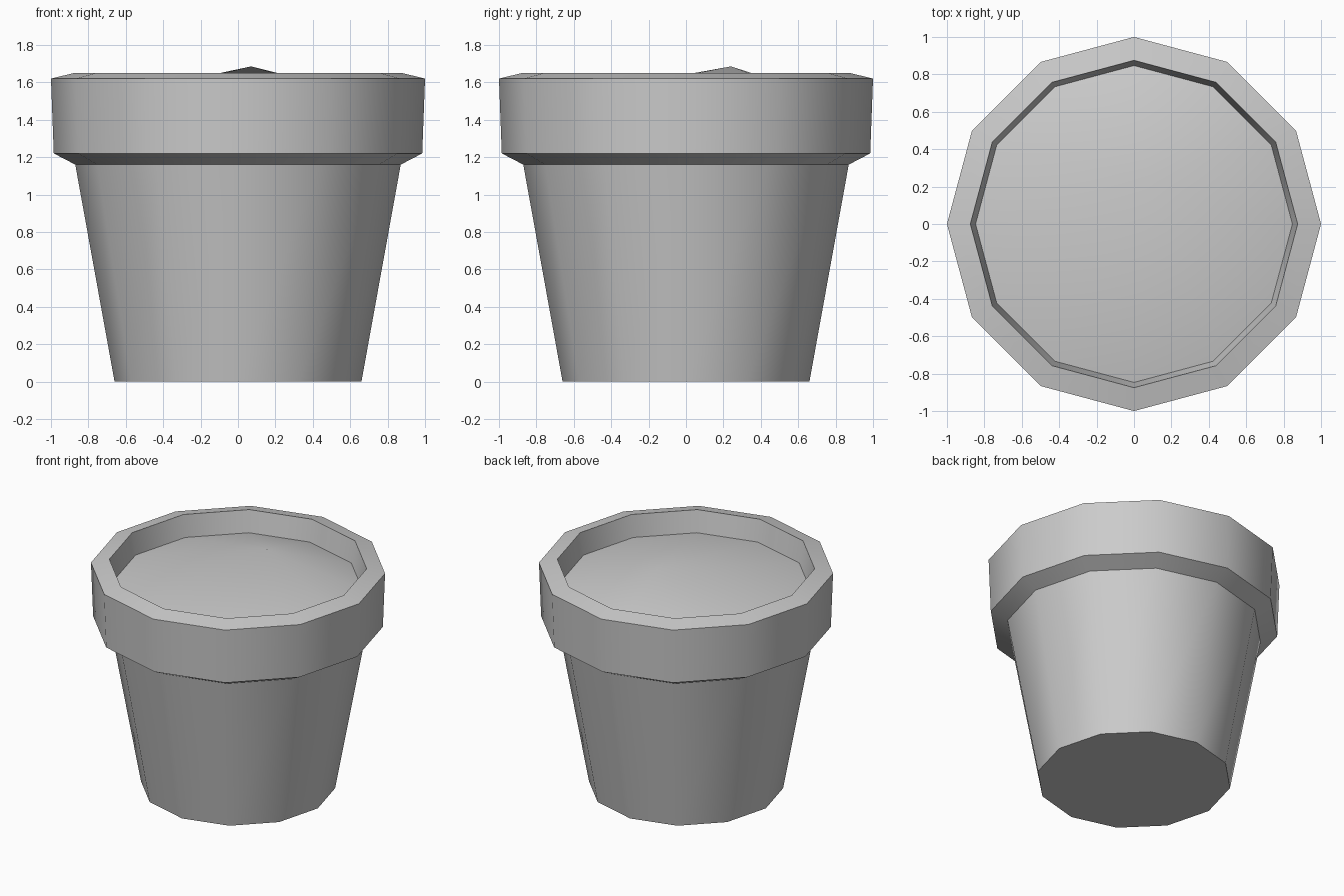
import bpy
import math

SIDES = 12

cube = bpy.data.objects.get("Cube")
if cube:
    bpy.data.objects.remove(cube, do_unlink=True)


def make_material(name, rgb):
    mat = bpy.data.materials.new(name)
    mat.use_nodes = True
    colour = (*rgb, 1.0)
    mat.diffuse_color = colour
    mat.node_tree.nodes["Principled BSDF"].inputs["Base Color"].default_value = colour
    return mat


def make_object(name, verts, faces, mat):
    mesh = bpy.data.meshes.new(name)
    mesh.from_pydata(verts, [], faces)
    mesh.materials.append(mat)
    obj = bpy.data.objects.new(name, mesh)
    bpy.context.collection.objects.link(obj)
    bpy.ops.object.select_all(action="DESELECT")
    obj.select_set(True)
    bpy.context.view_layer.objects.active = obj
    bpy.ops.object.shade_smooth_by_angle(angle=math.radians(35))
    return obj


def ring(radius, z):
    step = 2 * math.pi / SIDES
    return [(radius * math.cos(i * step), radius * math.sin(i * step), z)
            for i in range(SIDES)]


grey = make_material("plain grey", (0.6, 0.6, 0.6))

# Pot: profile from the base, up the wall and collar, over the lip, down inside
profile = [(0.66, 0), (0.87, 1.16), (0.985, 1.22), (1.0, 1.62),
           (0.875, 1.65), (0.847, 1.49)]
verts, faces = [], [tuple(reversed(range(SIDES)))]
for radius, z in profile:
    verts += ring(radius, z)
for level in range(len(profile) - 1):
    a, b = level * SIDES, (level + 1) * SIDES
    for i in range(SIDES):
        j = (i + 1) % SIDES
        faces.append((a + i, a + j, b + j, b + i))
make_object("pot", verts, faces, grey)

# Soil: a low mound with its peak off centre
peak = (0.07, 0.24, 1.685)
mound = [(i, (i + 1) % SIDES, SIDES) for i in range(SIDES)]
make_object("soil", ring(0.847, 1.49) + [peak], mound, grey)
